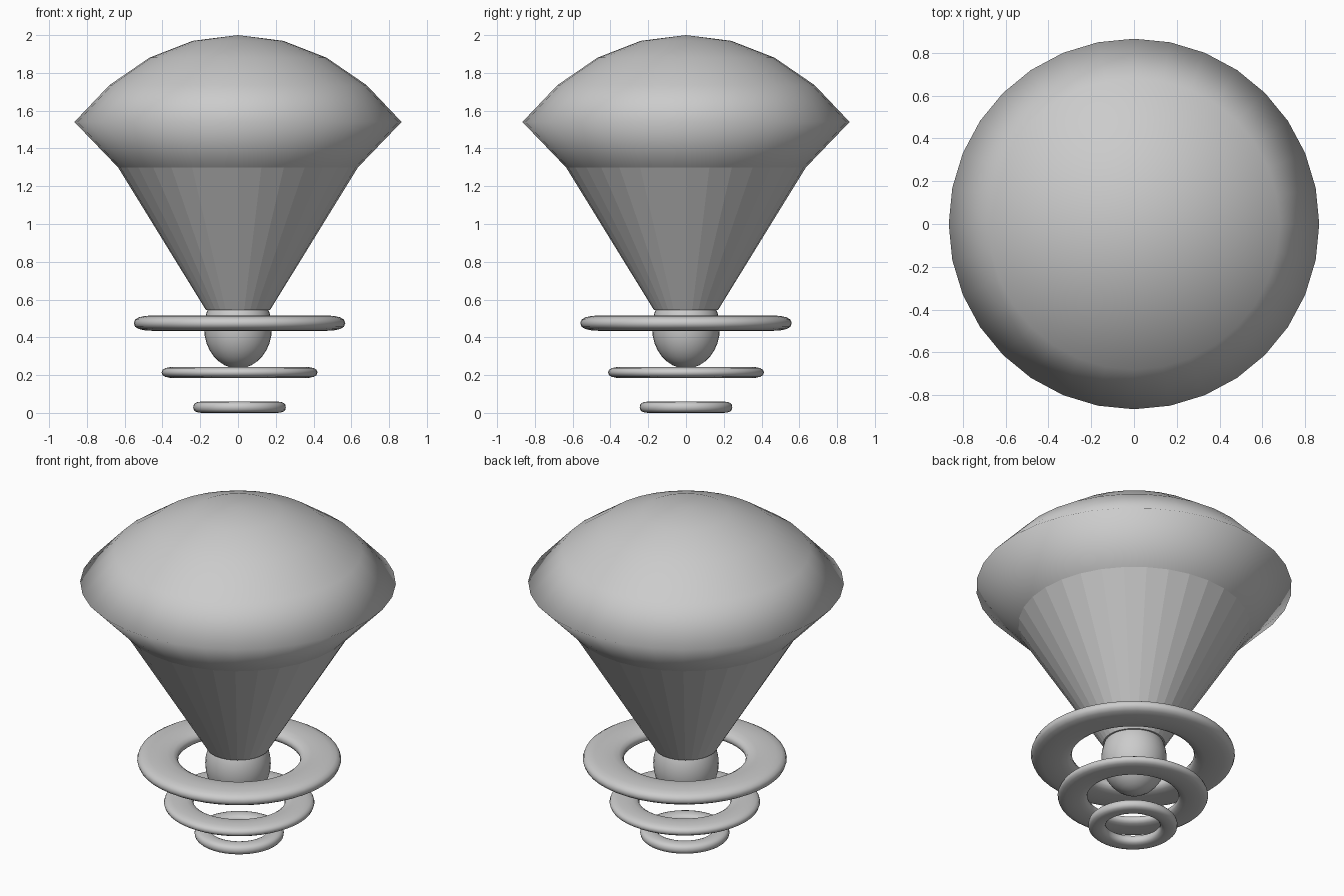
import bpy, bmesh
from math import sin, cos, pi, radians, copysign

if "Cube" in bpy.data.objects:
    bpy.data.objects.remove(bpy.data.objects["Cube"])


def lathe(name, profile, segments, closed=False, flat_bands=(), offset_x=0.0):
    """Revolve (radius, z) points round the z axis; zero radius makes a pole."""
    bm = bmesh.new()
    rings = []
    for r, z in profile:
        if r < 1e-6:
            rings.append([bm.verts.new((offset_x, 0, z))] * segments)
        else:
            rings.append([bm.verts.new((offset_x + r * cos(2 * pi * i / segments),
                                        r * sin(2 * pi * i / segments), z))
                          for i in range(segments)])
    bands = len(rings) if closed else len(rings) - 1
    for b in range(bands):
        lo, hi = rings[b], rings[(b + 1) % len(rings)]
        for i in range(segments):
            j = (i + 1) % segments
            corners = list(dict.fromkeys((lo[i], lo[j], hi[j], hi[i])))
            face = bm.faces.new(corners)
            face.smooth = b not in flat_bands
    bmesh.ops.recalc_face_normals(bm, faces=bm.faces)
    mesh = bpy.data.meshes.new(name)
    bm.to_mesh(mesh)
    bm.free()
    obj = bpy.data.objects.new(name, mesh)
    bpy.context.collection.objects.link(obj)
    return obj


# Canopy: faceted cone, flared rim and an elliptical dome
dome = [(1.225 * sin(radians(a)), 2 - 1.57 * (1 - cos(radians(a))))
        for a in (45, 33.75, 22.5, 11.25, 0)]
lathe("canopy", [(0.0, 0.545), (0.17, 0.545), (0.635, 1.30)] + dome, 32,
      flat_bands=(0, 1))

# Bulb hanging under the cone
bulb = [(0.18 * sin(pi * i / 16), 0.45 - 0.215 * cos(pi * i / 16))
        for i in range(17)]
lathe("bulb", bulb, 32)


# Floating flattened rings with a rounded-box cross-section
def ring(name, inner, outer, z, half_height):
    mid, half = (inner + outer) / 2, (outer - inner) / 2
    section = []
    for i in range(16):
        c, s = cos(2 * pi * i / 16), sin(2 * pi * i / 16)
        section.append((mid + half * copysign(abs(c) ** 0.8, c),
                        z + half_height * copysign(abs(s) ** 0.8, s)))
    lathe(name, section, 48, closed=True, offset_x=0.008)


ring("upper_ring", 0.335, 0.56, 0.475, 0.041)
ring("middle_ring", 0.25, 0.413, 0.214, 0.03)
ring("lower_ring", 0.15, 0.245, 0.03, 0.03)
